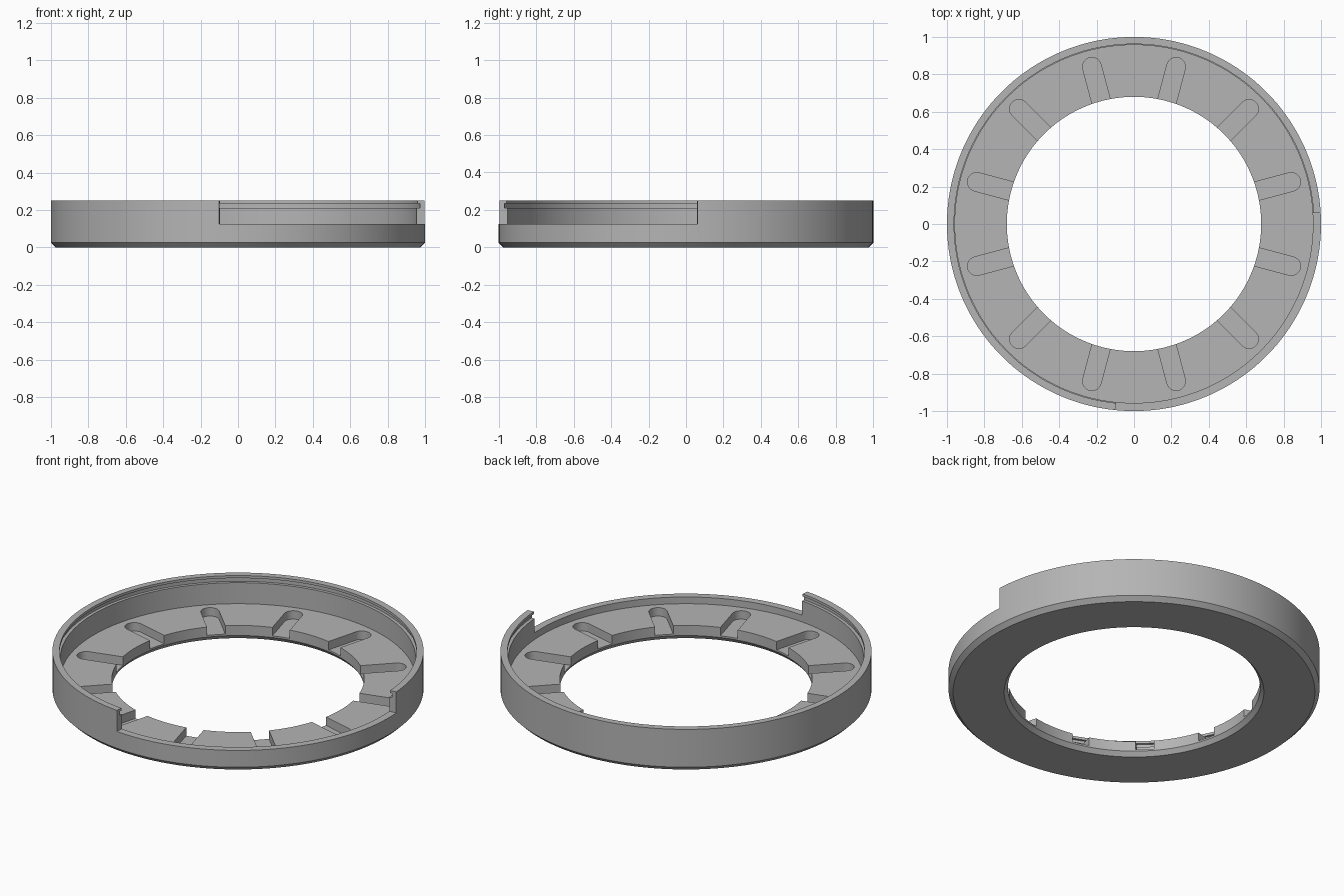
import bpy, bmesh, math
from mathutils import Matrix, Vector

cube = bpy.data.objects.get("Cube")
if cube:
    bpy.data.objects.remove(cube, do_unlink=True)

SEGMENTS = 180
FLOOR, HEIGHT = 0.085, 0.25
HOLE, WALL = 0.68, 0.957

grey = bpy.data.materials.new("neutral grey")
grey.use_nodes = True
colour = (0.46, 0.46, 0.46, 1)
grey.diffuse_color = colour
grey.node_tree.nodes["Principled BSDF"].inputs["Base Color"].default_value = colour


def make_object(name, bm):
    bmesh.ops.recalc_face_normals(bm, faces=bm.faces)
    mesh = bpy.data.meshes.new(name)
    bm.to_mesh(mesh)
    bm.free()
    mesh.materials.append(grey)
    obj = bpy.data.objects.new(name, mesh)
    bpy.context.collection.objects.link(obj)
    return obj


def lathe(name, profile, start=0, sweep=360, steps=SEGMENTS):
    """Sweep a closed radius/height profile about z."""
    bm = bmesh.new()
    full = sweep == 360
    rings = []
    for i in range(steps if full else steps + 1):
        a = math.radians(start + sweep * i / steps)
        rings.append([bm.verts.new((r * math.cos(a), r * math.sin(a), z)) for r, z in profile])
    n = len(profile)
    pairs = list(zip(rings, rings[1:]))
    if full:
        pairs.append((rings[-1], rings[0]))
    else:
        bm.faces.new(rings[0])
        bm.faces.new(rings[-1])
    for a, b in pairs:
        for k in range(n):
            m = (k + 1) % n
            bm.faces.new((a[k], a[m], b[m], b[k]))
    return make_object(name, bm)


# Ring: chamfered base, raised wall and snap groove below the lip
ring = lathe("flanged_ring", [
    (0.70, 0), (0.975, 0), (1, 0.025), (1, HEIGHT),
    (0.962, HEIGHT), (0.962, 0.235), (0.975, 0.235), (0.975, 0.21),
    (WALL, 0.21), (WALL, FLOOR), (HOLE, FLOOR), (HOLE, 0.025)])

# Opening in the wall
opening = lathe("wall_opening_cutter",
                [(0.9, 0.125), (1.1, 0.125), (1.1, 0.4), (0.9, 0.4)],
                start=-95.8, sweep=99.3, steps=90)

# Twelve round-ended slots open to the central hole
bm = bmesh.new()
HALF, END = 0.05, 0.87
outline = [(0.6, -HALF)]
for i in range(17):
    a = math.radians(-90 + 180 * i / 16)
    outline.append((END + HALF * math.cos(a), HALF * math.sin(a)))
outline.append((0.6, HALF))
for i in range(12):
    turn = Matrix.Rotation(math.radians(15 + 30 * i), 4, 'Z')
    low = [bm.verts.new(turn @ Vector((x, y, 0.035))) for x, y in outline]
    high = [bm.verts.new(turn @ Vector((x, y, 0.12))) for x, y in outline]
    bm.faces.new(low)
    bm.faces.new(high)
    for k in range(len(low)):
        m = (k + 1) % len(low)
        bm.faces.new((low[k], low[m], high[m], high[k]))
slots = make_object("slot_cutter", bm)

# Cut, then bake the result and remove the cutters
for cutter in (opening, slots):
    mod = ring.modifiers.new(cutter.name, 'BOOLEAN')
    mod.operation = 'DIFFERENCE'
    mod.solver = 'EXACT'
    mod.object = cutter
    cutter.hide_render = True

bpy.ops.object.select_all(action='DESELECT')
ring.select_set(True)
bpy.context.view_layer.objects.active = ring
for mod in list(ring.modifiers):
    bpy.ops.object.modifier_apply(modifier=mod.name)
for cutter in (opening, slots):
    bpy.data.objects.remove(cutter, do_unlink=True)
bpy.ops.object.shade_smooth_by_angle(angle=math.radians(25))
